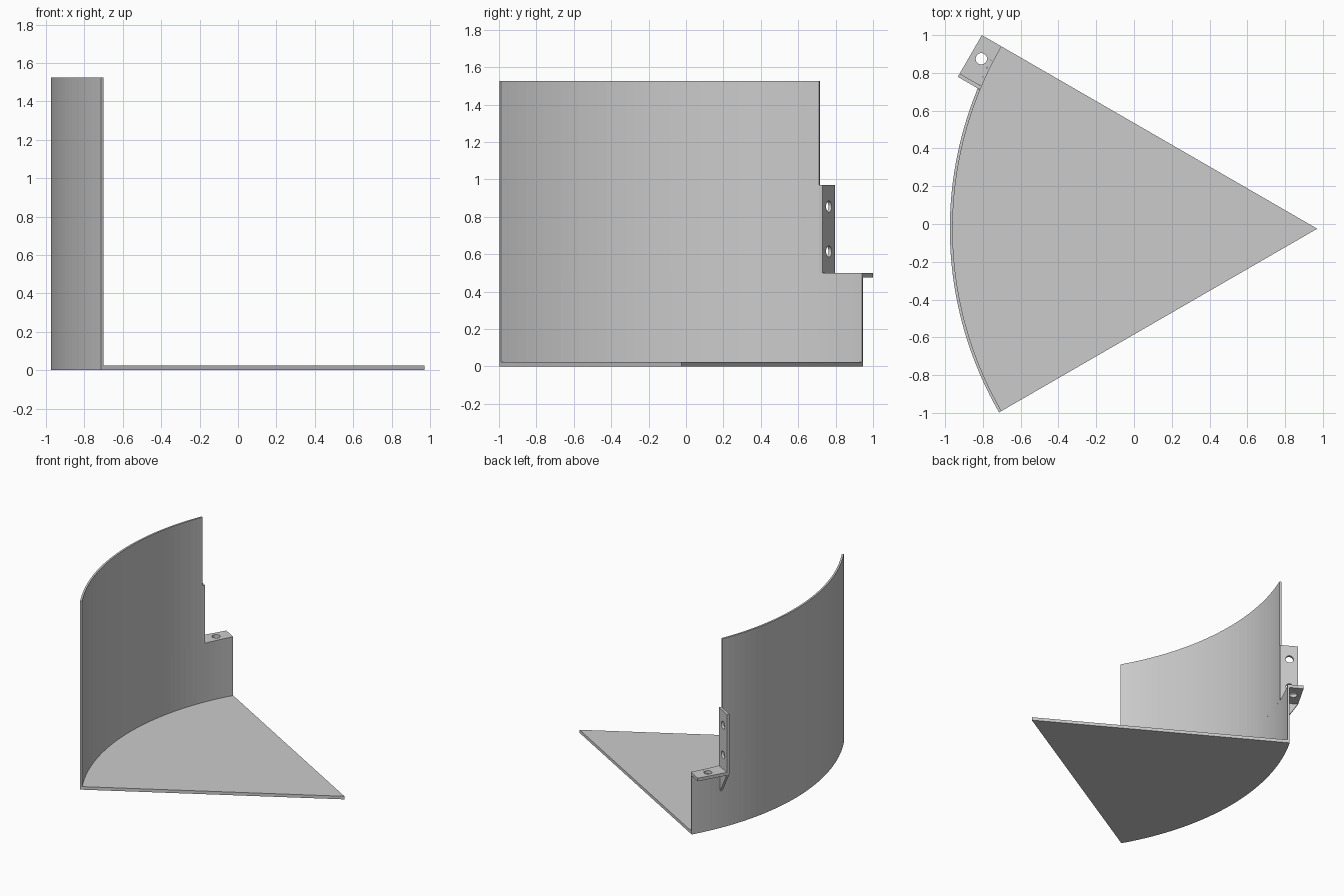
import bpy, bmesh, math
from mathutils import Vector

if "Cube" in bpy.data.objects:
    bpy.data.objects.remove(bpy.data.objects["Cube"])

grey = bpy.data.materials.new("plain grey")
grey.use_nodes = True
grey.diffuse_color = (0.6, 0.6, 0.6, 1)
grey.node_tree.nodes["Principled BSDF"].inputs["Base Color"].default_value = (0.6, 0.6, 0.6, 1)

APEX = Vector((0.97, -0.025, 0))
INNER, OUTER, HALF = 1.93, 1.945, 30
TAB_EDGE, TAB_FACE, REACH = -0.255, -0.235, 2.05
# Bracket frame: radial and tangential directions at the end of the wall
RADIAL = Vector((-math.cos(math.radians(HALF)), math.sin(math.radians(HALF)), 0))
TANGENT = Vector((0.5, math.sqrt(0.75), 0))
UP = Vector((0, 0, 1))


def arc(radius, start, end):
    """Points around the apex, angles measured from -x towards +y."""
    n = max(2, round(abs(end - start) / 1.5))
    angles = [math.radians(start + (end - start) * i / n) for i in range(n + 1)]
    return [APEX + Vector((-math.cos(a), math.sin(a), 0)) * radius for a in angles]


def local(u, v, z=0):
    return APEX + RADIAL * u + TANGENT * v + UP * z


def prism(name, points, offset):
    """Extrude a flat outline along offset."""
    bm = bmesh.new()
    face = bm.faces.new([bm.verts.new(p) for p in points])
    new = bmesh.ops.extrude_face_region(bm, geom=[face])["geom"]
    bmesh.ops.translate(bm, vec=offset, verts=[g for g in new if isinstance(g, bmesh.types.BMVert)])
    bmesh.ops.recalc_face_normals(bm, faces=bm.faces)
    mesh = bpy.data.meshes.new(name)
    bm.to_mesh(mesh)
    bm.free()
    mesh.materials.append(grey)
    obj = bpy.data.objects.new(name, mesh)
    bpy.context.collection.objects.link(obj)
    return obj


def drill(target, centre, axis, radius=0.03):
    """Cut a round hole through the target."""
    rot = axis.to_track_quat("Z", "Y").to_euler()
    bpy.ops.mesh.primitive_cylinder_add(vertices=24, radius=radius, depth=0.15,
                                        location=centre, rotation=rot)
    cutter = bpy.context.object
    cutter.name = "hole_cutter"
    cutter.data.materials.append(grey)
    cutter.hide_render = True
    cutter.hide_set(True)
    mod = target.modifiers.new("hole", "BOOLEAN")
    mod.operation, mod.solver, mod.object = "DIFFERENCE", "EXACT", cutter
    bpy.context.view_layer.update()
    evaluated = target.evaluated_get(bpy.context.evaluated_depsgraph_get())
    target.data = bpy.data.meshes.new_from_object(evaluated)
    target.modifiers.clear()
    bpy.data.objects.remove(cutter)


def wall(name, end, bottom, top):
    outline = arc(INNER, -HALF, end) + arc(OUTER, end, -HALF)
    return prism(name, [p + UP * bottom for p in outline], UP * (top - bottom))


# Wedge floor and curved wall with a notched upper corner
prism("floor", [APEX] + arc(INNER, -HALF, HALF), UP * 0.025)
wall("lower_wall", HALF, 0, 0.5)
notch = HALF + math.degrees(math.asin(TAB_EDGE / INNER))
wall("upper_wall", notch, 0.5, 1.525)

# Horizontal mounting shelf outside the wall
shelf_start = HALF + math.degrees(math.asin(TAB_FACE / OUTER))
shelf_outline = arc(OUTER, shelf_start, HALF) + [local(REACH, 0), local(REACH, TAB_FACE)]
shelf = prism("mounting_shelf", [p + UP * 0.475 for p in shelf_outline], UP * 0.025)
drill(shelf, local(1.99, -0.11, 0.49), UP)

# Upright mounting tab with a tapered foot
tab_profile = [(1.914, 0.5), (1.914, 0.97), (REACH, 0.97), (REACH, 0.48), (1.927, 0.29), (1.927, 0.5)]
tab = prism("mounting_tab", [local(u, TAB_EDGE, z) for u, z in tab_profile],
            TANGENT * (TAB_FACE - TAB_EDGE))
for height in (0.615, 0.855):
    drill(tab, local(1.985, -0.245, height), TANGENT)
